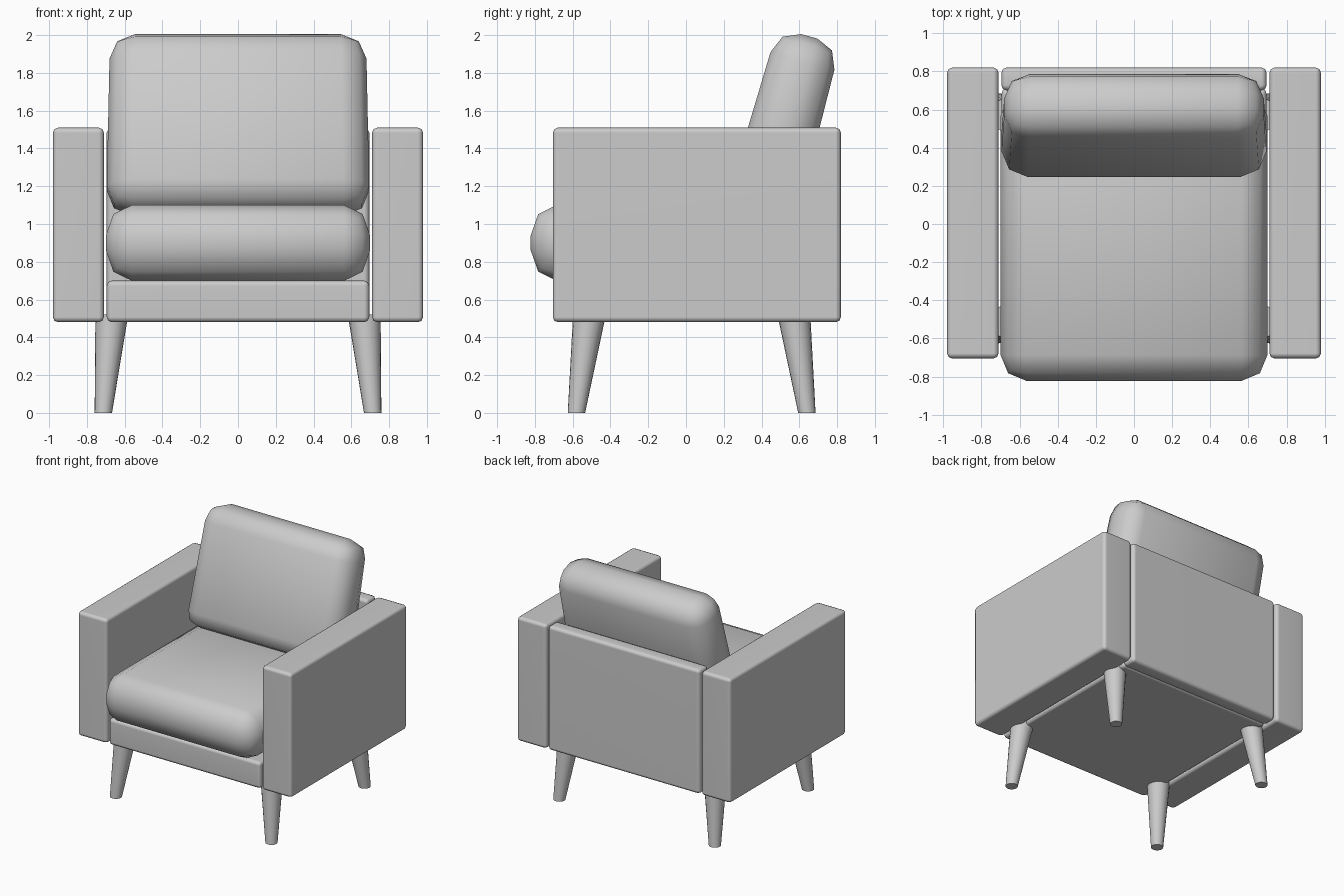
import bpy, bmesh, math
from mathutils import Matrix, Vector

if "Cube" in bpy.data.objects:
    bpy.data.objects.remove(bpy.data.objects["Cube"])


def add_object(name, bm):
    bmesh.ops.recalc_face_normals(bm, faces=bm.faces[:])
    for f in bm.faces:
        f.smooth = True
    mesh = bpy.data.meshes.new(name)
    bm.to_mesh(mesh)
    bm.free()
    obj = bpy.data.objects.new(name, mesh)
    bpy.context.collection.objects.link(obj)
    return obj


def rounded_box(size, radius, segments=2):
    bm = bmesh.new()
    bmesh.ops.create_cube(bm, size=1)
    bmesh.ops.scale(bm, vec=size, verts=bm.verts[:])
    bmesh.ops.bevel(bm, geom=bm.edges[:], offset=radius, segments=segments,
                    profile=0.5, affect='EDGES')
    return bm


def panel(name, lo, hi):
    lo, hi = Vector(lo), Vector(hi)
    bm = rounded_box(hi - lo, 0.027)
    bmesh.ops.translate(bm, vec=(lo + hi) / 2, verts=bm.verts[:])
    obj = add_object(name, bm)
    # keeps the big faces flat and only the edges rounded
    obj.modifiers.new("flat_faces", 'WEIGHTED_NORMAL').keep_sharp = True
    return obj


def leg(name, foot, top, r_foot, r_top):
    foot, top = Vector(foot), Vector(top)
    bm = bmesh.new()
    bmesh.ops.create_cone(bm, cap_ends=True, segments=20, radius1=r_foot,
                          radius2=r_top, depth=top.z)
    # lean the leg while its foot stays flat on the floor
    for v in bm.verts:
        end = top if v.co.z > 0 else foot
        v.co = Vector((v.co.x + end.x, v.co.y + end.y, end.z))
    obj = add_object(name, bm)
    obj.data.set_sharp_from_angle(angle=math.radians(40))
    return obj


# Arms and legs, mirrored left and right
for side, s in (("left", -1), ("right", 1)):
    x0, x1 = sorted((s * 0.71, s * 0.98))
    panel(side + "_arm", (x0, -0.705, 0.48), (x1, 0.82, 1.51))
    leg(side + "_front_leg", (s * 0.713, -0.58, 0), (s * 0.668, -0.511, 0.52), 0.046, 0.087)
    leg(side + "_back_leg", (s * 0.713, 0.64, 0), (s * 0.668, 0.571, 0.52), 0.046, 0.087)

# Frame between the arms
panel("seat_base", (-0.695, -0.705, 0.48), (0.695, 0.71, 0.70))
panel("back_panel", (-0.695, 0.70, 0.48), (0.695, 0.82, 1.51))

# Seat cushion, its rounding stretched a little in height
stretch = 1.18
bm = rounded_box((1.40, 1.525, 0.40 / stretch), 0.137)
bmesh.ops.scale(bm, vec=(1, 1, stretch), verts=bm.verts[:])
bmesh.ops.translate(bm, vec=(0, -0.06, 0.90), verts=bm.verts[:])
add_object("seat_cushion", bm)

# Back cushion: slightly tapered towards the top and leaning back
bm = rounded_box((1.375, 0.365, 0.97), 0.135)
for v in bm.verts:
    v.co.x *= 1 - 0.03 * v.co.z
    v.co.y *= 1 - 0.11 * v.co.z
bmesh.ops.transform(bm, verts=bm.verts[:], matrix=Matrix.Translation((0, 0.523, 1.526))
                    @ Matrix.Rotation(math.radians(-15.5), 4, 'X'))
add_object("back_cushion", bm)
